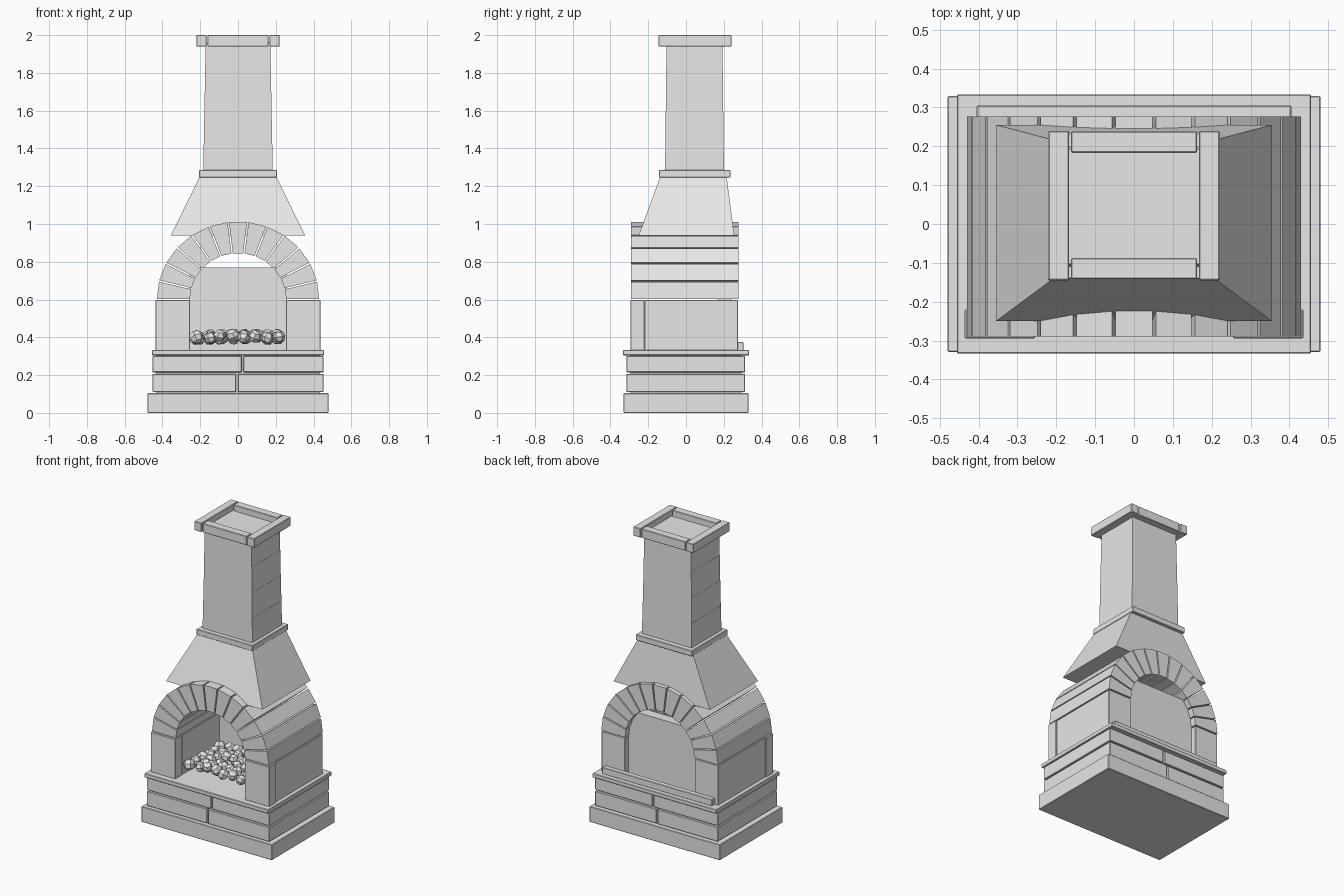
import bpy, bmesh, math, random
from mathutils import Matrix, Vector, Euler

random.seed(4)
if "Cube" in bpy.data.objects:
    bpy.data.objects.remove(bpy.data.objects["Cube"], do_unlink=True)

stone = bpy.data.materials.new("pale_grey_stone")
stone.use_nodes = True
stone.diffuse_color = (0.8, 0.8, 0.8, 1)
stone.node_tree.nodes["Principled BSDF"].inputs["Base Color"].default_value = (0.8, 0.8, 0.8, 1)


def finish(name, bm, bevel=0.0):
    bmesh.ops.recalc_face_normals(bm, faces=bm.faces)
    mesh = bpy.data.meshes.new(name)
    bm.to_mesh(mesh)
    bm.free()
    mesh.materials.append(stone)
    ob = bpy.data.objects.new(name, mesh)
    bpy.context.collection.objects.link(ob)
    if bevel:
        mod = ob.modifiers.new("worn_edges", 'BEVEL')
        mod.width, mod.segments = bevel, 1
    return ob


def box(name, x0, x1, y0, y1, z0, z1, bevel=0.003):
    bm = bmesh.new()
    bmesh.ops.create_cube(bm, size=1)
    size = Matrix.Diagonal((x1 - x0, y1 - y0, z1 - z0, 1))
    middle = Vector((x0 + x1, y0 + y1, z0 + z1)) / 2
    bmesh.ops.transform(bm, matrix=Matrix.Translation(middle) @ size, verts=bm.verts)
    return finish(name, bm, bevel)


def loft(name, lower, upper):
    """Solid between two level rectangles given as x0, x1, y0, y1, z."""
    bm = bmesh.new()
    rings = [[bm.verts.new(p) for p in ((a, c, z), (b, c, z), (b, d, z), (a, d, z))]
             for a, b, c, d, z in (lower, upper)]
    bm.faces.new(rings[0])
    bm.faces.new(rings[1])
    for i in range(4):
        j = (i + 1) % 4
        bm.faces.new((rings[0][i], rings[0][j], rings[1][j], rings[1][i]))
    return finish(name, bm)


# Stepped base: plinth, two brick courses with offset joints, hearth slab
box("plinth", -0.48, 0.48, -0.33, 0.33, 0, 0.104)
box("base_core", -0.435, 0.435, -0.295, 0.295, 0.1, 0.31, 0)
for row, (z0, z1, joint) in enumerate(((0.11, 0.207, -0.005), (0.215, 0.302, 0.025))):
    box(f"base_brick_right_{row}", -0.452, joint - 0.005, -0.315, 0.312, z0, z1)
    box(f"base_brick_left_{row}", joint + 0.005, 0.452, -0.315, 0.312, z0, z1)
box("hearth_slab", -0.456, 0.456, -0.334, 0.334, 0.305, 0.332)

# Firebox walls, front pillars, back panel and back ledge
for side, s in (("left", 1), ("right", -1)):
    x0, x1 = sorted((s * 0.257, s * 0.43))
    box(f"side_wall_{side}", x0, x1, -0.22, 0.275, 0.33, 0.597)
    x0, x1 = sorted((s * 0.255, s * 0.436))
    box(f"front_pillar_{side}", x0, x1, -0.295, -0.22, 0.33, 0.597)
box("back_panel", -0.258, 0.258, 0.17, 0.237, 0.33, 0.77, 0)
box("back_ledge", -0.405, 0.405, 0.27, 0.305, 0.33, 0.375)

# Arch vault of wedge stones
STONES = 13
step = math.pi / STONES
for i in range(STONES):
    profile = []
    for rx, rz, gap in ((0.255, 0.247, 0.014), (0.43, 0.414, 0.010)):
        ends = [i * step + gap, (i + 1) * step - gap]
        if rx > 0.3:
            ends.reverse()
        profile += [(rx * math.cos(a), 0.599 + rz * math.sin(a)) for a in ends]
    bm = bmesh.new()
    face = bm.faces.new([bm.verts.new((x, -0.29, z)) for x, z in profile])
    out = bmesh.ops.extrude_face_region(bm, geom=[face])
    moved = [v for v in out["geom"] if isinstance(v, bmesh.types.BMVert)]
    bmesh.ops.translate(bm, verts=moved, vec=(0, 0.567, 0))
    finish(f"arch_stone_{i}", bm)

# Smoke hood and collar
loft("hood", (-0.355, 0.355, -0.25, 0.255, 0.94), (-0.203, 0.203, -0.137, 0.215, 1.25))
box("hood_collar", -0.207, 0.207, -0.142, 0.235, 1.247, 1.285)

# Chimney blocks, each a little narrower than the one below
levels = (1.285, 1.447, 1.615, 1.785, 1.96)
for i in range(4):
    w, d = 0.183 - 0.003 * i, 0.156 - 0.002 * i
    loft(f"chimney_block_{i}",
         (-w, w, 0.045 - d, 0.045 + d, levels[i]),
         (0.002 - w, w - 0.002, 0.047 - d, 0.043 + d, levels[i + 1]))

# Open cap frame
for side, s in (("left", 1), ("right", -1)):
    x0, x1 = sorted((s * 0.167, s * 0.221))
    box(f"cap_side_{side}", x0, x1, -0.145, 0.24, 1.94, 2.0)
box("cap_front", -0.162, 0.162, -0.142, -0.087, 1.94, 2.0)
box("cap_back", -0.162, 0.162, 0.183, 0.238, 1.94, 2.0)

# Bed of faceted embers
bm = bmesh.new()
for row in range(6):
    for col in range(8):
        x = -0.215 + col * 0.0615 + random.uniform(-0.01, 0.01)
        y = -0.19 + row * 0.062 + random.uniform(-0.01, 0.01)
        z = 0.4 + random.uniform(-0.006, 0.012)
        turn = Euler([random.uniform(-0.5, 0.5) for _ in range(3)]).to_matrix().to_4x4()
        bmesh.ops.create_uvsphere(bm, u_segments=6, v_segments=4, radius=random.uniform(0.032, 0.038),
                                  matrix=Matrix.Translation((x, y, z)) @ turn)
finish("embers", bm)
